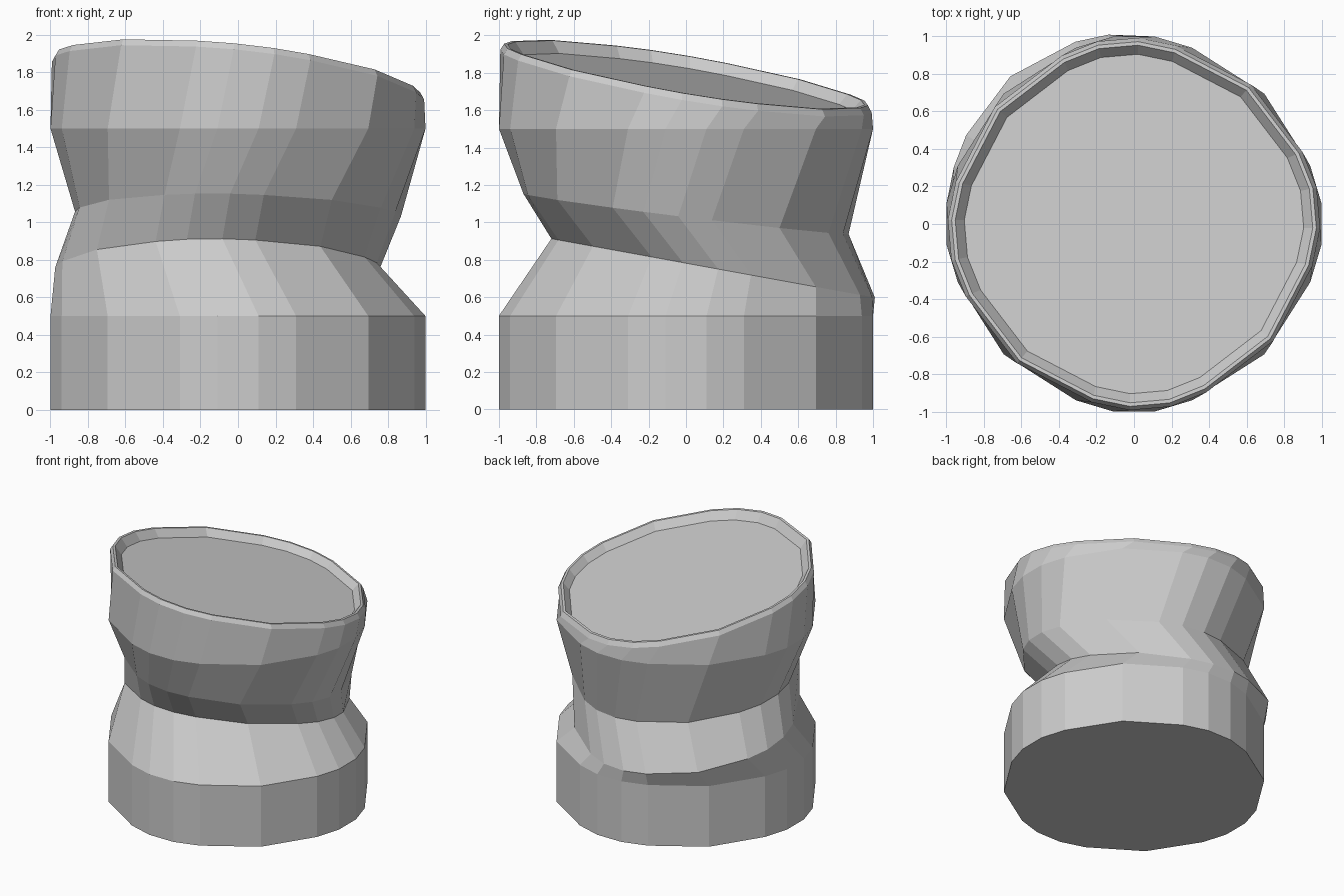
import bpy, bmesh, math

if "Cube" in bpy.data.objects:
    bpy.data.objects.remove(bpy.data.objects["Cube"])

# One plain grey for the whole model
grey = bpy.data.materials.new("light_grey")
grey.use_nodes = True
colour = (0.604, 0.604, 0.604, 1)
grey.diffuse_color = colour
grey.node_tree.nodes["Principled BSDF"].inputs["Base Color"].default_value = colour

# Uneven round outline: one quarter, turned four times
QUARTER = [(1, 0.11), (0.94, 0.31), (0.695, 0.695), (0.31, 0.94), (0.11, 1)]


def ring(bm, radius, height, centre=(0, 0), slope=(0, 0), turn=0):
    """A loop of vertices lying on a plane that tilts by slope."""
    verts = []
    for quarter in range(4):
        a = math.radians(turn + 90 * quarter)
        for px, py in QUARTER:
            x = centre[0] + radius * (px * math.cos(a) - py * math.sin(a))
            y = centre[1] + radius * (px * math.sin(a) + py * math.cos(a))
            z = height + slope[0] * (x - centre[0]) + slope[1] * (y - centre[1])
            verts.append(bm.verts.new((x, y, z)))
    return verts


def loft(name, ring_specs):
    """Bridge rings from bottom to top and cap both ends."""
    bm = bmesh.new()
    rings = [ring(bm, **spec) for spec in ring_specs]
    n = len(rings[0])
    for low, high in zip(rings, rings[1:]):
        for i in range(n):
            j = (i + 1) % n
            bm.faces.new((low[i], low[j], high[j], high[i]))
    bm.faces.new(rings[0][::-1])
    bm.faces.new(rings[-1])
    bmesh.ops.recalc_face_normals(bm, faces=bm.faces)
    mesh = bpy.data.meshes.new(name)
    bm.to_mesh(mesh)
    bm.free()
    mesh.materials.append(grey)
    obj = bpy.data.objects.new(name, mesh)
    bpy.context.collection.objects.link(obj)
    return obj


TOP_TILT = (-0.105, -0.167)

loft("twisted_pillar", [
    # base drum
    dict(radius=1, height=0),
    dict(radius=1, height=0.5),
    # shifted and tilted neck
    dict(radius=0.86, height=0.755, centre=(-0.11, 0.145), slope=(0, -0.182), turn=-4.5),
    dict(radius=0.865, height=1.045, slope=(-0.02, -0.123), turn=-9),
    # flared head
    dict(radius=1, height=1.5),
    dict(radius=0.987, height=1.755, slope=TOP_TILT, turn=5),
    # thin slanted rim and sunken floor
    dict(radius=0.967, height=1.79, slope=TOP_TILT, turn=5),
    dict(radius=0.948, height=1.79, slope=TOP_TILT, turn=5),
    dict(radius=0.9, height=1.73, slope=TOP_TILT, turn=5),
])
